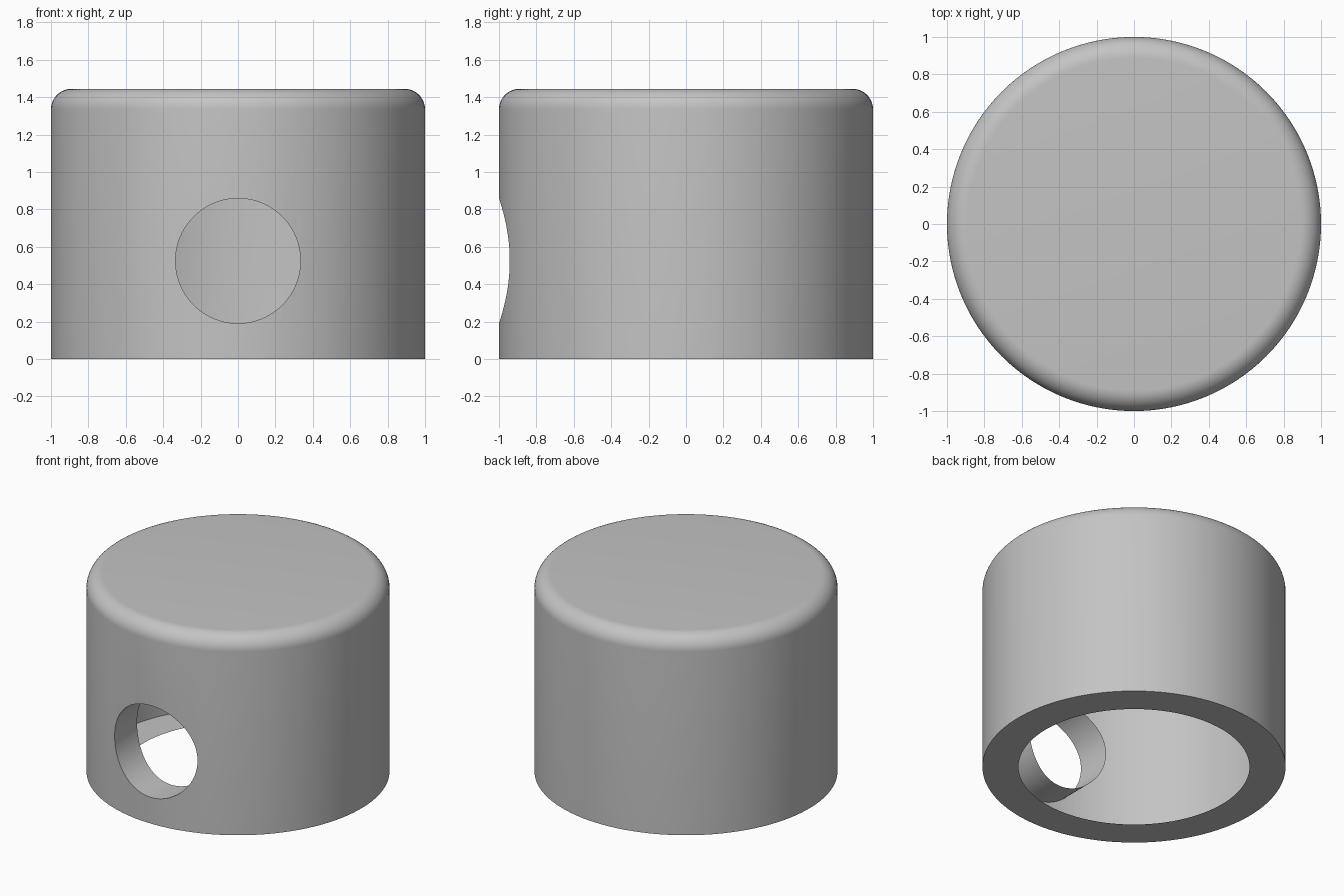
import bpy, bmesh, math
from mathutils import Matrix

cube = bpy.data.objects.get("Cube")
if cube:
    bpy.data.objects.remove(cube, do_unlink=True)

R, INNER, HEIGHT, CEILING, ROUND = 1.0, 0.762, 1.445, 1.2, 0.11
HOLE_R, HOLE_Z = 0.334, 0.525
SEGMENTS = 128

grey = bpy.data.materials.new("plain_grey")
grey.use_nodes = True
colour = (0.55, 0.55, 0.55, 1)
grey.diffuse_color = colour
grey.node_tree.nodes["Principled BSDF"].inputs["Base Color"].default_value = colour


def add_object(name, bm):
    mesh = bpy.data.meshes.new(name)
    bm.to_mesh(mesh)
    bm.free()
    mesh.materials.append(grey)
    obj = bpy.data.objects.new(name, mesh)
    bpy.context.collection.objects.link(obj)
    return obj


# Cap body: spun profile with a rounded top edge and a hollow underside
profile = [(0, CEILING), (INNER, CEILING), (INNER, 0), (R, 0)]
for i in range(13):
    a = math.pi / 2 * i / 12
    profile.append((R - ROUND + ROUND * math.cos(a), HEIGHT - ROUND + ROUND * math.sin(a)))
profile.append((0, HEIGHT))
bm = bmesh.new()
verts = [bm.verts.new((r, 0, z)) for r, z in profile]
edges = [bm.edges.new(pair) for pair in zip(verts, verts[1:])]
bmesh.ops.spin(bm, geom=verts + edges, cent=(0, 0, 0), axis=(0, 0, 1),
               angle=math.tau, steps=SEGMENTS, use_merge=False)
bmesh.ops.remove_doubles(bm, verts=bm.verts, dist=1e-4)
bmesh.ops.recalc_face_normals(bm, faces=bm.faces)
body = add_object("cap_body", bm)

# Round side hole through the front wall
bm = bmesh.new()
turn = Matrix.Translation((0, -0.8, HOLE_Z)) @ Matrix.Rotation(math.pi / 2, 4, "X")
bmesh.ops.create_cone(bm, cap_ends=True, segments=96, radius1=HOLE_R, radius2=HOLE_R,
                      depth=1.0, matrix=turn)
cutter = add_object("hole_cutter", bm)
cut = body.modifiers.new("side_hole", "BOOLEAN")
cut.operation, cut.solver, cut.object = "DIFFERENCE", "EXACT", cutter
bpy.context.view_layer.objects.active = body
body.select_set(True)
bpy.ops.object.modifier_apply(modifier=cut.name)
bpy.data.objects.remove(cutter, do_unlink=True)

# Open the bore lining, leaving the shell, rim, ceiling and hole sleeve
bm = bmesh.new()
bm.from_mesh(body.data)
lining = [f for f in bm.faces if abs(f.normal.z) < 0.1
          and all(abs(v.co.xy.length - INNER) < 0.006 for v in f.verts)]
bmesh.ops.delete(bm, geom=lining, context="FACES")
bm.to_mesh(body.data)
bm.free()
bpy.ops.object.shade_smooth_by_angle(angle=math.radians(30))
